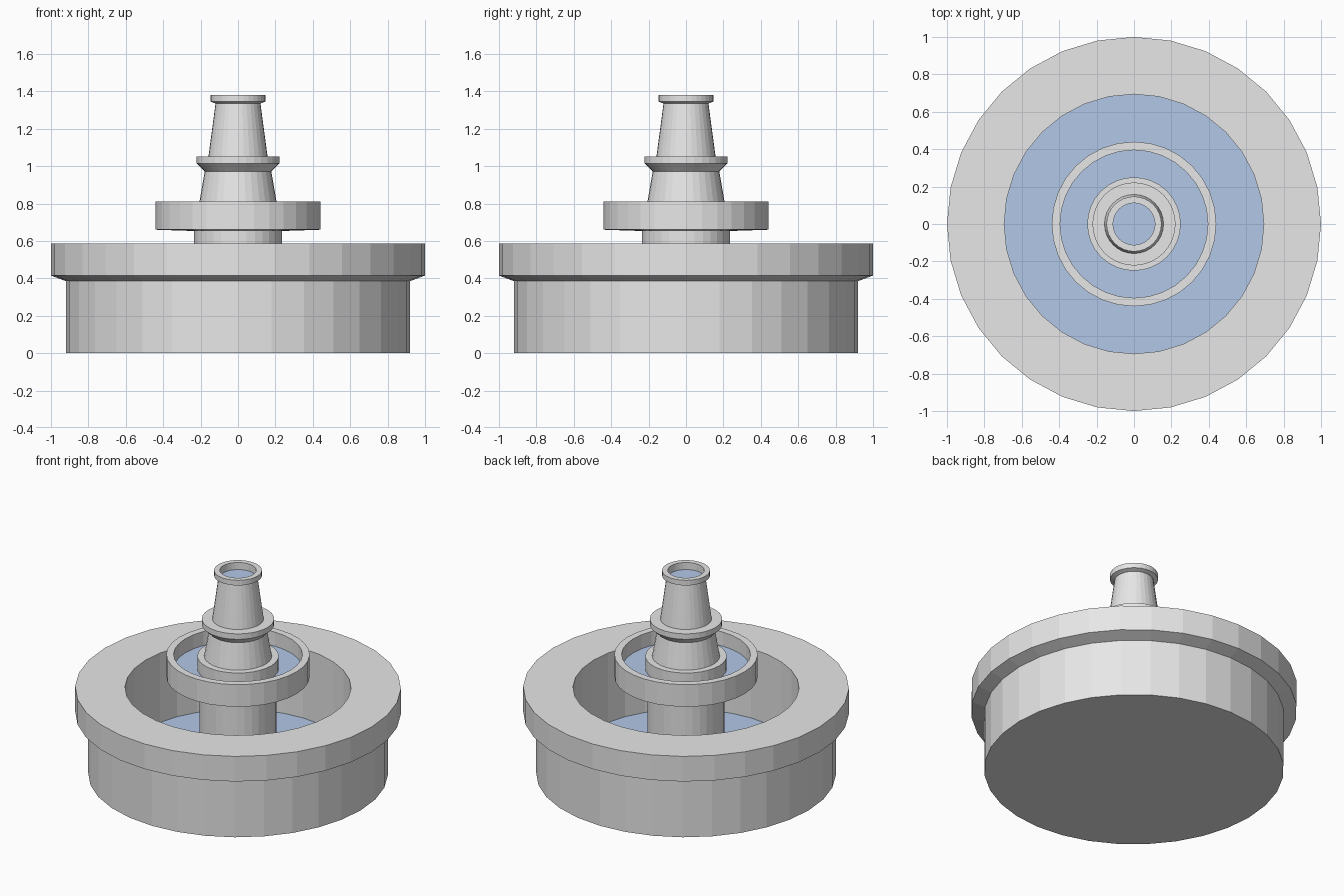
import bpy, bmesh, math

if "Cube" in bpy.data.objects:
    bpy.data.objects.remove(bpy.data.objects["Cube"])

SIDES = 32


def material(name, rgb):
    m = bpy.data.materials.new(name)
    m.diffuse_color = (*rgb, 1.0)
    m.use_nodes = True
    m.node_tree.nodes["Principled BSDF"].inputs["Base Color"].default_value = m.diffuse_color
    return m


stone = material("pale_stone", (0.8, 0.8, 0.8))
water = material("water_blue", (0.45, 0.585, 0.81))


def lathe(name, profile, mat):
    """Turn (radius, height) points, listed bottom to top on the outside, round z."""
    bm = bmesh.new()
    rings = []
    for r, z in profile:
        if r == 0:
            rings.append([bm.verts.new((0, 0, z))])
        else:
            rings.append([bm.verts.new((r * math.cos(2 * math.pi * i / SIDES),
                                        r * math.sin(2 * math.pi * i / SIDES), z))
                          for i in range(SIDES)])
    for a, b in zip(rings, rings[1:]):
        for i in range(SIDES):
            j = (i + 1) % SIDES
            if len(a) == 1:
                bm.faces.new((a[0], b[j], b[i]))
            elif len(b) == 1:
                bm.faces.new((a[i], a[j], b[0]))
            else:
                bm.faces.new((a[i], a[j], b[j], b[i]))
    me = bpy.data.meshes.new(name)
    bm.to_mesh(me)
    bm.free()
    me.materials.append(mat)
    ob = bpy.data.objects.new(name, me)
    bpy.context.collection.objects.link(ob)
    return ob


def water_disc(name, r, z):
    lathe(name, [(r, z), (0, z)], water)


# Large lower basin with overhanging rim
lathe("lower_basin", [(0, 0), (0.92, 0), (0.92, 0.385), (1.0, 0.415), (1.0, 0.585),
                      (0.694, 0.585), (0.694, 0.09), (0, 0.09)], stone)
water_disc("lower_water", 0.694, 0.115)

# Column carrying the upper bowl
lathe("column", [(0, 0.09), (0.235, 0.09), (0.235, 0.66), (0, 0.66)], stone)

# Upper bowl with a pedestal block rising in its middle
lathe("upper_bowl", [(0, 0.653), (0.235, 0.653), (0.44, 0.66), (0.44, 0.81),
                     (0.395, 0.81), (0.395, 0.69), (0, 0.69)], stone)
water_disc("upper_water", 0.395, 0.715)
lathe("pedestal", [(0.25, 0.69), (0.25, 0.80), (0, 0.80)], stone)

# Tapered spout with a middle collar and a hollow top lip
lathe("spout", [(0, 0.80), (0.208, 0.80), (0.178, 0.972), (0.222, 1.015), (0.222, 1.052),
                (0.158, 1.052), (0.12, 1.335), (0.147, 1.345), (0.147, 1.38),
                (0.112, 1.38), (0.112, 1.32), (0, 1.32)], stone)
water_disc("spout_water", 0.112, 1.332)
